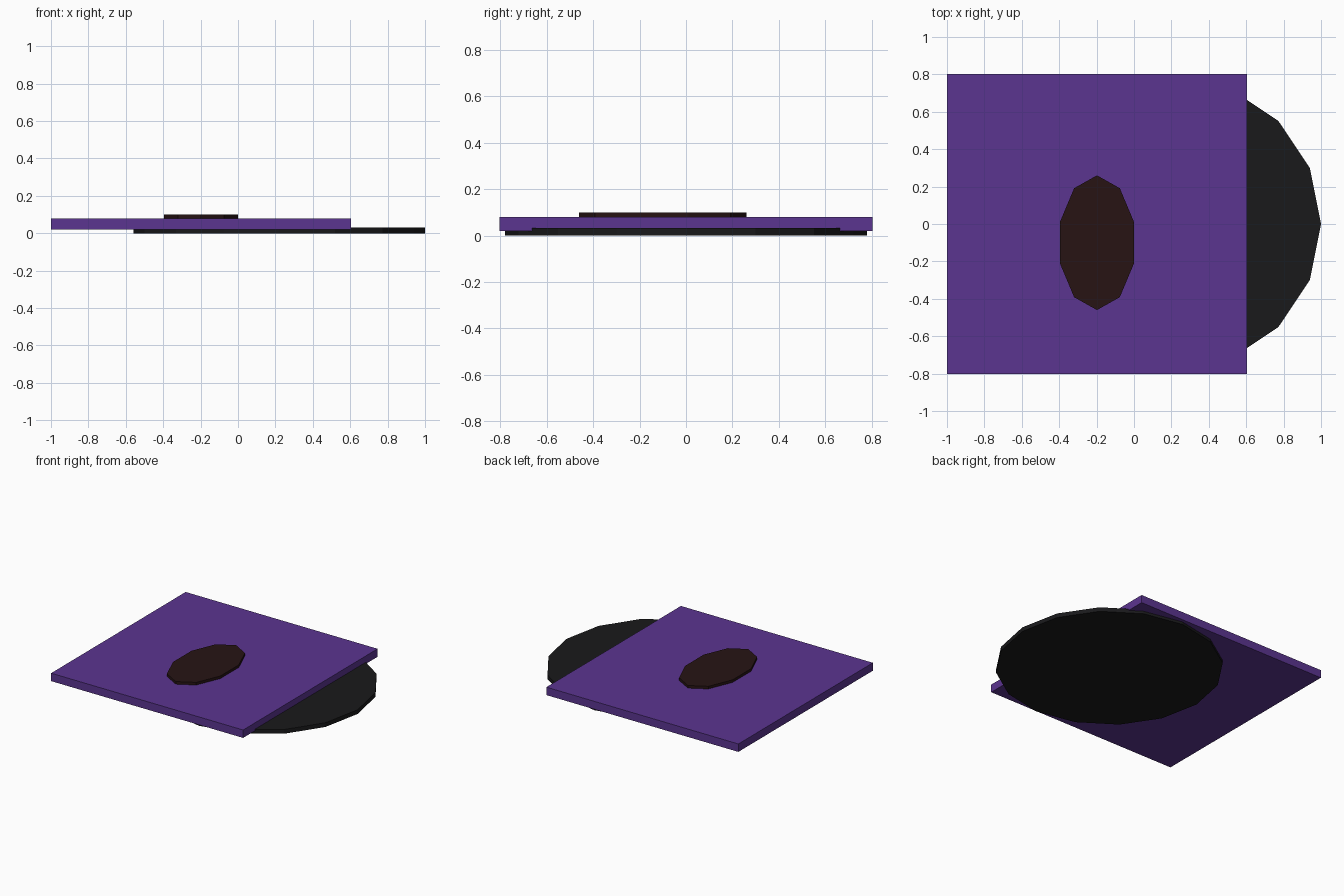
import bpy
import math

if "Cube" in bpy.data.objects:
    bpy.data.objects.remove(bpy.data.objects["Cube"])


def material(name, color):
    mat = bpy.data.materials.new(name)
    mat.diffuse_color = (*color, 1)
    mat.use_nodes = True
    mat.node_tree.nodes["Principled BSDF"].inputs["Base Color"].default_value = mat.diffuse_color
    return mat


def slab(name, outline, z0, z1, mat):
    """Extruded flat-sided plate from a counter-clockwise outline."""
    n = len(outline)
    verts = [(x, y, z) for z in (z0, z1) for x, y in outline]
    faces = [list(range(n))[::-1], list(range(n, 2 * n))]
    faces += [(i, (i + 1) % n, n + (i + 1) % n, n + i) for i in range(n)]
    mesh = bpy.data.meshes.new(name)
    mesh.from_pydata(verts, [], faces)
    mesh.materials.append(mat)
    obj = bpy.data.objects.new(name, mesh)
    bpy.context.collection.objects.link(obj)
    return obj


def ellipse(cx, cy, rx, ry, sides, start=0.0):
    angles = [start + math.tau * i / sides for i in range(sides)]
    return [(cx + rx * math.cos(a), cy + ry * math.sin(a)) for a in angles]


purple = material("purple", (0.105, 0.035, 0.28))
black = material("black", (0.010, 0.010, 0.011))
brown = material("dark_brown", (0.020, 0.007, 0.007))

# Sixteen-sided disc under the sleeve
slab("disc", ellipse(0.22, 0, 0.78, 0.78, 16), 0.0, 0.032, black)

# Square sleeve
slab("sleeve", [(-1, -0.803), (0.605, -0.803), (0.605, 0.803), (-1, 0.803)],
     0.02, 0.08, purple)

# Ten-sided oval badge on top
slab("oval_badge", ellipse(-0.198, -0.1, 0.208, 0.36, 10, math.pi / 10),
     0.06, 0.1, brown)
